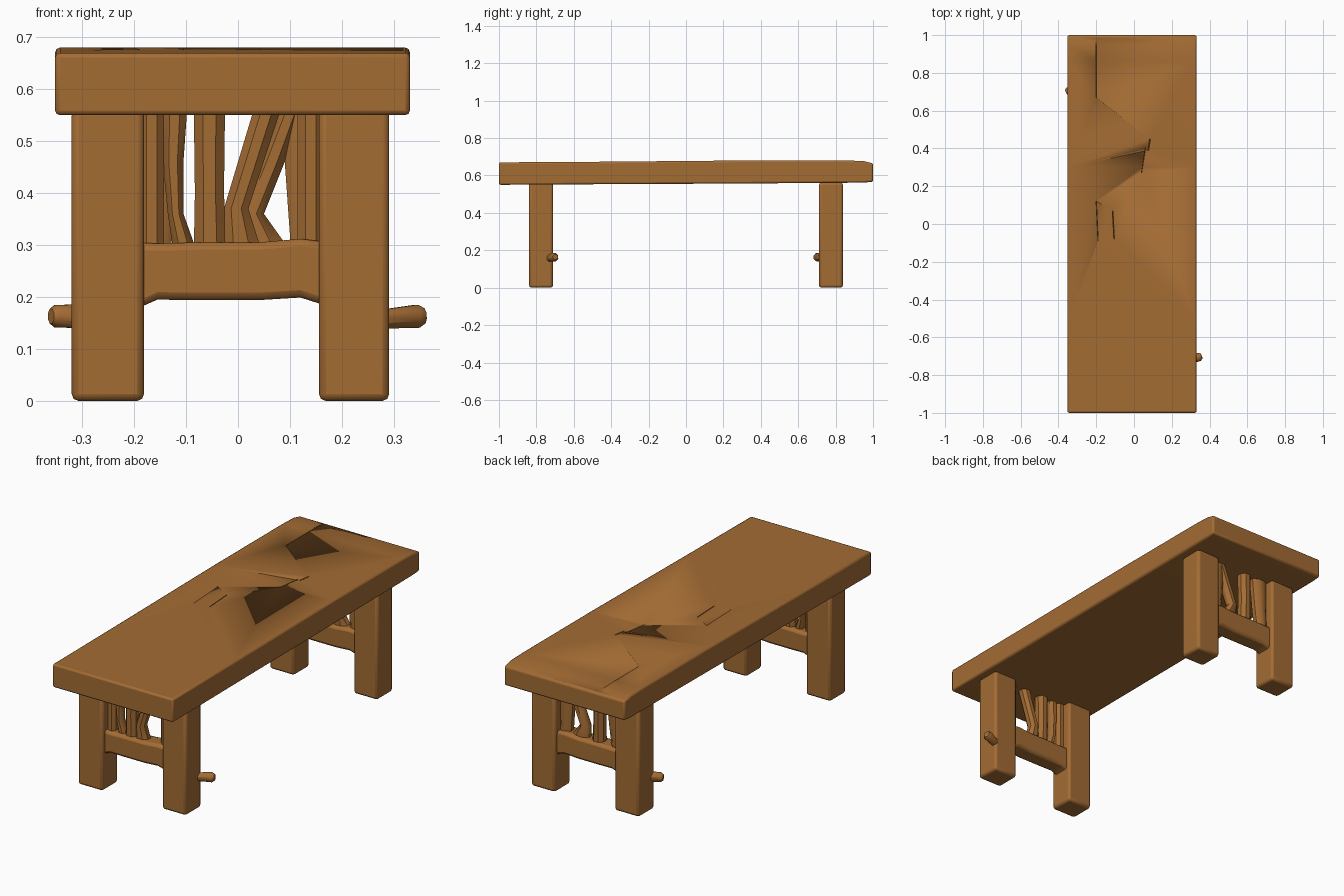
import bpy, bmesh, math
from mathutils import Vector

if "Cube" in bpy.data.objects:
    bpy.data.objects.remove(bpy.data.objects["Cube"])

wood = bpy.data.materials.new("warm brown wood")
wood.diffuse_color = (0.37, 0.15, 0.034, 1)
wood.use_nodes = True
wood.node_tree.nodes["Principled BSDF"].inputs["Base Color"].default_value = wood.diffuse_color


def finish(name, bm, bevel=0, segs=2, cutters=()):
    """Turn a bmesh into a named, bevelled, smooth-shaded wooden part."""
    bmesh.ops.recalc_face_normals(bm, faces=bm.faces)
    me = bpy.data.meshes.new(name)
    bm.to_mesh(me)
    bm.free()
    me.materials.append(wood)
    ob = bpy.data.objects.new(name, me)
    bpy.context.collection.objects.link(ob)
    if bevel:
        m = ob.modifiers.new("soft edges", 'BEVEL')
        m.width, m.segments = bevel, segs
        m.limit_method, m.angle_limit = 'ANGLE', math.radians(40)
    for c in cutters:
        m = ob.modifiers.new("crack", 'BOOLEAN')
        m.object, m.operation, m.solver = c, 'DIFFERENCE', 'EXACT'
    bpy.ops.object.select_all(action='DESELECT')
    ob.select_set(True)
    bpy.context.view_layer.objects.active = ob
    bpy.ops.object.shade_smooth_by_angle(angle=math.radians(40))
    return ob


def loft(rings):
    """Skin a list of equal-length point rings and cap the ends."""
    bm = bmesh.new()
    vs = [[bm.verts.new(p) for p in r] for r in rings]
    n = len(vs[0])
    for a, b in zip(vs, vs[1:]):
        for i in range(n):
            bm.faces.new((a[i], a[(i + 1) % n], b[(i + 1) % n], b[i]))
    bm.faces.new(vs[0][::-1])
    bm.faces.new(vs[-1])
    return bm


def box(x0, x1, y0, y1, z0, z1):
    return loft([[(x0, y0, z), (x1, y0, z), (x1, y1, z), (x0, y1, z)] for z in (z0, z1)])


def spindle(name, y, depth, sections):
    """Upright branch: sections are (left x, right x, z)."""
    rings = []
    for x0, x1, z in sections:
        r = (x1 - x0) / 2 / math.cos(math.pi / 8)
        rings.append([((x0 + x1) / 2 + r * math.cos((i + .5) * math.pi / 4),
                       y + depth * math.sin((i + .5) * math.pi / 4), z) for i in range(8)])
    return finish(name, loft(rings))


def peg(name, a, b, r0, r1):
    """Short round stub with a chamfered tip."""
    a, b = Vector(a), Vector(b)
    q = (b - a).to_track_quat('Z', 'Y')
    rings = []
    for t, r in ((0, r0), (.88, r1), (1, r1 * .65)):
        rings.append([a.lerp(b, t) + q @ Vector((r * math.cos(i * math.pi / 4 + .39),
                      r * math.sin(i * math.pi / 4 + .39), 0)) for i in range(8)])
    return finish(name, loft(rings))


# narrow wedge cutters for the cracks in the top: x, y start, y end, half width, x drift
cutters = []
for i, (x, y0, y1, w, dx) in enumerate([(-.2, .67, 1.02, .007, 0), (-.19, -.09, .12, .005, -.01),
                                        (-.105, -.08, .07, .005, -.008), (.075, .39, .45, .007, .01),
                                        (.04, .27, .40, .003, .02)]):
    z = .666 + .005 * (y0 + 1)
    bm = loft([[(x + o - w, y, .70), (x + o + w, y, .70), (x + o, y, z - .006)]
               for y, o in ((y0, 0), (y1, dx))])
    c = finish("crack_cutter_%d" % i, bm)
    c.hide_render = True
    c.hide_viewport = True
    cutters.append(c)

# thick plank top, rising slightly to the back, back end eased
profile = [(-1, .55, .670), (-.5, .553, .673), (.3, .557, .68), (.86, .561, .68),
           (.95, .562, .677), (1, .566, .665)]
rings = [[(-.352, y, z0), (.331, y, z0), (.331, y, z1), (-.352, y, z1)] for y, z0, z1 in profile]
finish("table_top", loft(rings), .009, 2, cutters)

# one trestle frame at each end
for s, end in ((-1, "front"), (1, "back")):
    yc = .775 * s
    for side, x0, x1 in (("left", -.32, -.181), ("right", .156, .291)):
        finish(f"{end}_{side}_leg", box(x0, x1, yc - .064, yc + .064, 0, .562), .013, 2)
    # cross bar flaring where it meets the legs
    bar = [(-.2, .175, .305), (-.155, .195, .303), (-.08, .194, .305), (.04, .194, .305),
           (.12, .199, .312), (.18, .180, .305)]
    rings = [[(x, yc - .045, a), (x, yc + .045, a), (x, yc + .045, b), (x, yc - .045, b)]
             for x, a, b in bar]
    finish(f"{end}_cross_bar", loft(rings), .014, 2)
    # branches between the bar and the top
    spindle(f"{end}_middle_branch", yc, .034, [(-.085, -.022, .29), (-.083, -.027, .40), (-.085, -.025, .56)])
    if s < 0:
        spindle("front_leaning_branch", yc, .03, [(-.03, .045, .29), (-.027, .02, .37), (.03, .082, .56)])
        spindle("front_left_branch", yc, .026, [(-.125, -.08, .29), (-.135, -.105, .36), (-.145, -.105, .46), (-.145, -.098, .56)])
        spindle("front_right_branch", yc, .028, [(.115, .165, .29), (.115, .165, .56)])
        spindle("front_side_branch", yc, .028, [(-.19, -.142, .29), (-.19, -.142, .56)])
    else:
        spindle("back_leaning_branch", yc, .03, [(.0, .10, .29), (.0, .05, .36), (.04, .09, .46), (.08, .125, .56)])
        spindle("back_left_branch", yc, .03, [(-.19, -.13, .29), (-.19, -.115, .40), (-.19, -.10, .56)])
        spindle("back_right_branch", yc, .03, [(.102, .165, .29), (.09, .165, .46), (.088, .165, .56)])

# cut twig stubs near the foot of two legs
peg("front_right_twig", (.25, -.74, .155), (.358, -.699, .164), .018, .024)
peg("back_left_twig", (-.28, .735, .163), (-.36, .697, .163), .026, .023)
